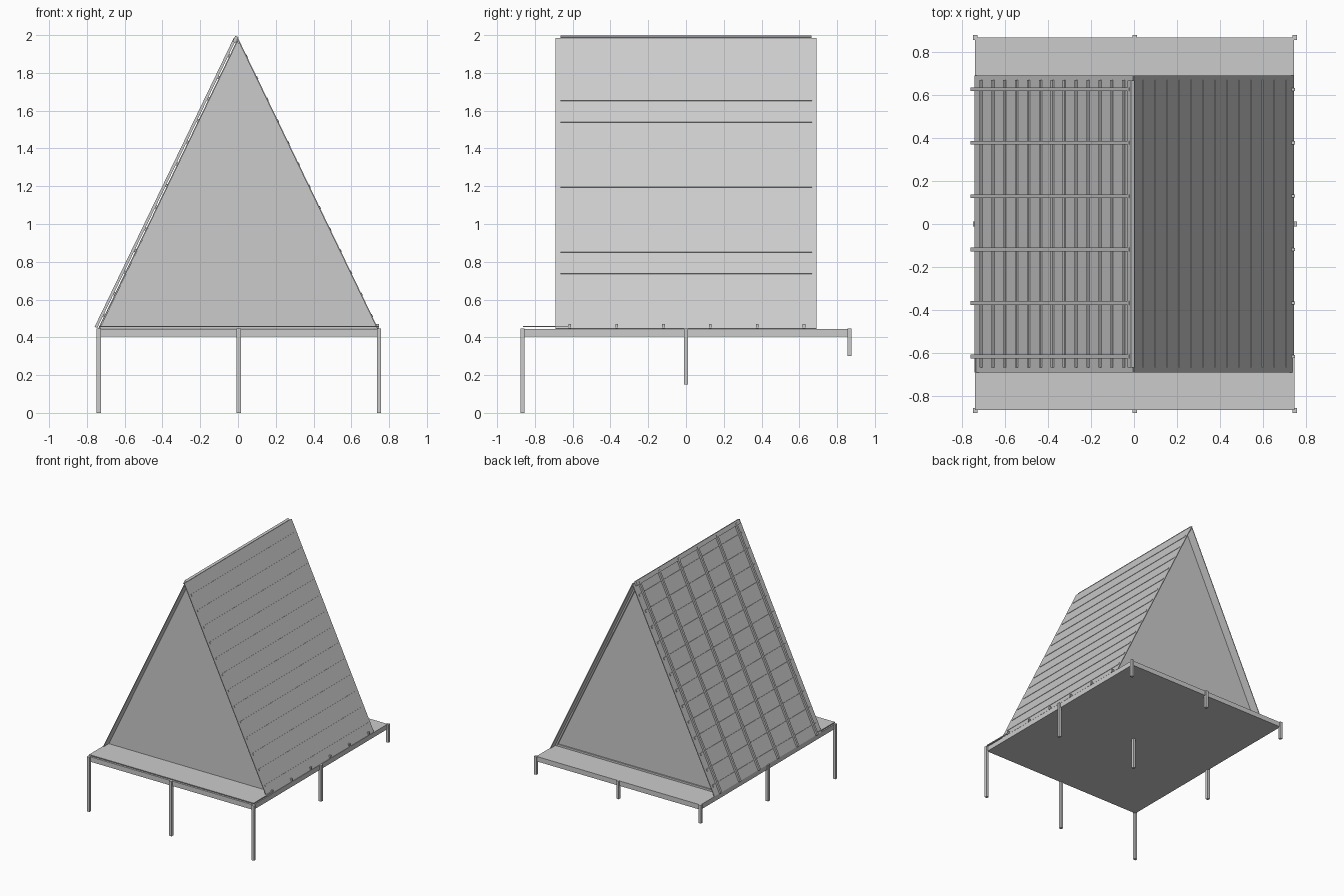
import bpy, bmesh
from mathutils import Vector

if "Cube" in bpy.data.objects:
    bpy.data.objects.remove(bpy.data.objects["Cube"])


def prism(name, profile, y0, y1):
    """Extrude an (x, z) profile along y."""
    bm = bmesh.new()
    face = bm.faces.new([bm.verts.new((x, y0, z)) for x, z in profile])
    ext = bmesh.ops.extrude_face_region(bm, geom=[face])
    moved = [v for v in ext["geom"] if isinstance(v, bmesh.types.BMVert)]
    bmesh.ops.translate(bm, verts=moved, vec=(0, y1 - y0, 0))
    bmesh.ops.recalc_face_normals(bm, faces=bm.faces)
    mesh = bpy.data.meshes.new(name)
    bm.to_mesh(mesh)
    bm.free()
    ob = bpy.data.objects.new(name, mesh)
    bpy.context.collection.objects.link(ob)
    return ob


def box(name, x0, x1, y0, y1, z0, z1):
    return prism(name, [(x0, z0), (x1, z0), (x1, z1), (x0, z1)], y0, y1)


def slab(name, a, b, outer, inner, y0, y1):
    """Sloping board between a and b, from offset inner to outer along the upward normal."""
    a, b = Vector(a), Vector(b)
    d = (b - a).normalized()
    n = Vector((-d.y, d.x))
    if n.y < 0:
        n = -n
    prism(name, [a + n * inner, b + n * inner, b + n * outer, a + n * outer], y0, y1)


# deck and thin front porch board
box("deck", -0.737, 0.743, -0.863, 0.865, 0.405, 0.445)
box("porch_board", -0.737, 0.745, -0.863, -0.62, 0.454, 0.461)

# stilts, shorter towards the back to suit a slope
for y, foot in ((-0.865, 0.0), (0.0, 0.15), (0.865, 0.30)):
    for x in (-0.737, 0.004, 0.746):
        box("stilt", x - 0.011, x + 0.011, y - 0.011, y + 0.011, foot, 0.446)

# roof sheets
R0, R1 = Vector((0.742, 0.447)), Vector((0.0, 1.985))
L0, L1 = Vector((-0.740, 0.447)), Vector((-0.004, 1.975))
slab("right_roof_sheet", R0, R1, 0.0, -0.006, -0.69, 0.69)
slab("left_roof_sheet", L0, L1, 0.0, -0.006, -0.69, 0.69)

# horizontal battens on both slopes
for i in range(13):
    for name, p, q, out in (("right_batten", R0, R1, 0.003), ("left_batten", L0, L1, 0.007)):
        d = (q - p).normalized()
        c = p + d * (0.075 + i * 0.1272)
        slab(name, c - d * 0.009, c + d * 0.009, out, -0.006, -0.665, 0.668)

# rafters: outside the left slope, under the right slope with exposed ends
for i in range(6):
    y = -0.615 + i * 0.248
    slab("left_rafter", L0, L1, 0.021, 0.006, y - 0.009, y + 0.009)
    d = (R1 - R0).normalized()
    slab("right_rafter", R0 + d * 0.006, R1 - d * 0.03, -0.006, -0.018, y - 0.009, y + 0.009)
    box("rafter_foot", 0.728, 0.747, y - 0.007, y + 0.007, 0.447, 0.47)

# ridge beam
slab("ridge_beam", (-0.021, 1.962), (-0.006, 1.993), 0.009, -0.009, -0.665, 0.665)

# triangular end walls
for name, y0, y1 in (("front_wall", -0.625, -0.61), ("back_wall", 0.605, 0.62)):
    prism(name, [(-0.732, 0.446), (0.735, 0.446), (-0.003, 1.97)], y0, y1)
box("back_sill", -0.72, 0.722, 0.62, 0.63, 0.446, 0.461)
